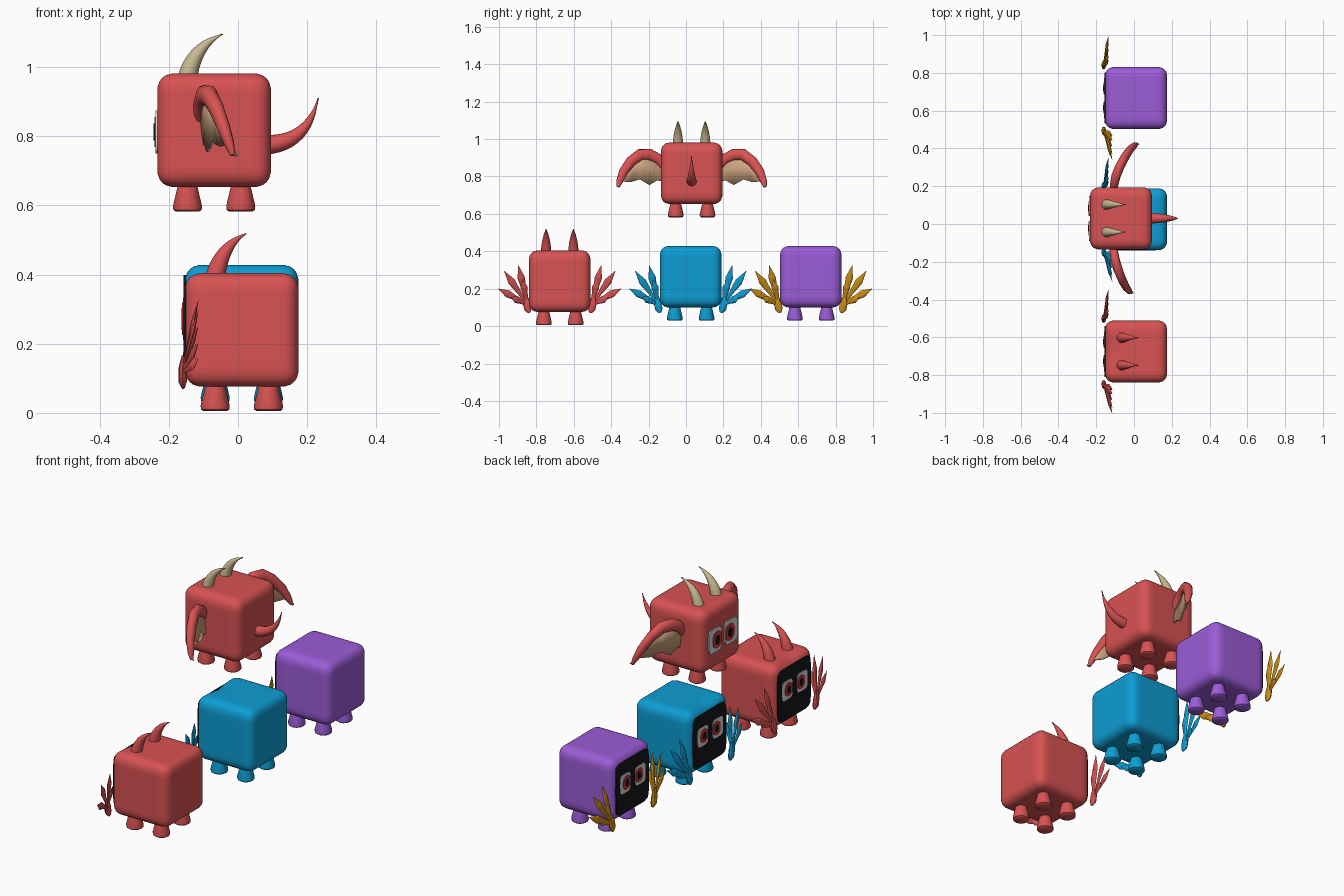
import bpy, bmesh, math
from mathutils import Vector

old = bpy.data.objects.get("Cube")
if old:
    bpy.data.objects.remove(old, do_unlink=True)


def material(name, rgb):
    m = bpy.data.materials.new(name)
    m.use_nodes = True
    m.diffuse_color = (*rgb, 1)
    m.node_tree.nodes["Principled BSDF"].inputs["Base Color"].default_value = (*rgb, 1)
    return m


RED = material("red", (0.69, 0.085, 0.085))
BLUE = material("blue", (0.004, 0.34, 0.66))
PURPLE = material("purple", (0.33, 0.107, 0.68))
GOLD = material("gold", (0.6, 0.27, 0.007))
HORN = material("horn tan", (0.58, 0.485, 0.29))
SKIN = material("wing skin", (0.63, 0.38, 0.22))
BLACK = material("black", (0.006, 0.008, 0.01))
WHITE = material("eye white", (0.7, 0.7, 0.7))
IRIS = material("eye red", (0.6, 0.04, 0.04))


def finish(bm, name, mat, smooth=40):
    bmesh.ops.recalc_face_normals(bm, faces=bm.faces[:])
    mesh = bpy.data.meshes.new(name)
    bm.to_mesh(mesh)
    bm.free()
    mesh.materials.append(mat)
    ob = bpy.data.objects.new(name, mesh)
    bpy.context.collection.objects.link(ob)
    if smooth:
        bpy.ops.object.select_all(action="DESELECT")
        ob.select_set(True)
        bpy.context.view_layer.objects.active = ob
        bpy.ops.object.shade_smooth_by_angle(angle=math.radians(smooth))
    return ob


def bezier(a, b, c, n=9):
    a, b, c = Vector(a), Vector(b), Vector(c)
    ts = [i / n for i in range(n + 1)]
    return [a * (1 - t) ** 2 + b * 2 * t * (1 - t) + c * t * t for t in ts]


def tube(name, mat, path, radii, ref, sides=12, flat=1.0, smooth=40):
    """Sweep an elliptical ring along a path; flat squashes it along ref."""
    bm = bmesh.new()
    rings = []
    for i, p in enumerate(path):
        tan = (path[min(i + 1, len(path) - 1)] - path[max(i - 1, 0)]).normalized()
        u = tan.cross(Vector(ref)).normalized()
        w = tan.cross(u) * flat
        angles = [2 * math.pi * k / sides for k in range(sides)]
        rings.append([bm.verts.new(p + (u * math.cos(a) + w * math.sin(a)) * radii[i])
                      for a in angles])
    for r, s in zip(rings, rings[1:]):
        for k in range(sides):
            bm.faces.new((r[k], r[(k + 1) % sides], s[(k + 1) % sides], s[k]))
    bm.faces.new(rings[0])
    bm.faces.new(rings[-1])
    return finish(bm, name, mat, smooth)


def horn_shape(name, mat, path, radius, ref):
    n = len(path) - 1
    radii = [max(0.002, radius * (1 - (i / n) ** 1.5)) for i in range(n + 1)]
    tube(name, mat, path, radii, ref)


def rounded_box(name, mat, centre, half, r, dent):
    bm = bmesh.new()
    bmesh.ops.create_cube(bm, size=2)
    bmesh.ops.subdivide_edges(bm, edges=bm.edges[:], cuts=15, use_grid_fill=True)
    for v in bm.verts:
        p = v.co * half
        core = Vector([max(r - half, min(half - r, c)) for c in p])
        d = p - core
        p = core + d.normalized() * r if d.length > 0 else p
        # shallow dip in the middle of the brow
        if p.z > 0 and p.x < 0:
            p.z -= dent * math.exp(-(p.y / 0.06) ** 2) * (p.x / half) ** 4 * (p.z / half) ** 4
        v.co = p + centre
    finish(bm, name, mat)


def plate(name, mat, centre, hy, hz, power, thick=0.006):
    """Thin superellipse plate facing -x."""
    bm = bmesh.new()
    loop = []
    for k in range(40):
        a = 2 * math.pi * k / 40
        c, s = math.cos(a), math.sin(a)
        y = math.copysign(abs(c) ** (2 / power), c) * hy
        z = math.copysign(abs(s) ** (2 / power), s) * hz
        loop.append(bm.verts.new(centre + Vector((0, y, z))))
    face = bm.faces.new(loop)
    ext = bmesh.ops.extrude_face_region(bm, geom=[face])["geom"]
    for v in ext:
        if isinstance(v, bmesh.types.BMVert):
            v.co.x -= thick
    finish(bm, name, mat)


def creature(tag, mat, centre, horns=None, horn_tip=0.0, feathers=None, dent=0.0):
    c = Vector(centre)
    half = 0.164
    rounded_box(tag + "_body", mat, c, half, 0.045, dent)
    front = c - Vector((half, 0, 0))
    # legs: flared stumps with softened soles
    for sx in (-1, 1):
        for sy in (-1, 1):
            foot = c + Vector((sx * 0.077, sy * 0.085, 0))
            path = [foot + Vector((0, 0, z - half)) for z in (0.02, 0, -0.055, -0.066, -0.071)]
            tube(tag + "_leg", mat, path, [0.026, 0.029, 0.042, 0.041, 0.034], (0, 1, 0), 12)
    # face plate and eyes
    if feathers:
        plate(tag + "_face", BLACK, front + Vector((0.002, 0, 0)), 0.135, 0.135, 9)
    w, h, gap, up = (0.043, 0.05, 0.062, 0.02) if feathers else (0.053, 0.062, 0.066, -0.005)
    for s in (-1, 1):
        e = front + Vector((0, s * gap, up))
        plate(tag + "_eye", WHITE, e, w, h, 5)
        e.y -= s * w * 0.25
        plate(tag + "_iris", IRIS, e - Vector((0.003, 0, 0)), w * 0.7, h * 0.7, 2.5)
        plate(tag + "_pupil", BLACK, e - Vector((0.005, 0, 0)), w * 0.32, h * 0.4, 2)
    # horns swept towards the back
    if horns:
        for s in (-1, 1):
            base = c + Vector((-0.078, s * 0.073, half))
            path = bezier(base - Vector((0, 0, 0.015)), base + Vector((0.02, 0, 0.08)),
                          base + Vector((horn_tip, 0, 0.114)))
            horn_shape(tag + "_horn", horns, path, 0.028, (0, 1, 0))
    # feather fans at the lower front corners
    if feathers:
        for s in (-1, 1):
            def at(y, z, x):
                return Vector((x, c.y + s * y, z))
            palm = [at(0.163, 0.072, -0.158), at(0.17, 0.09, -0.16), at(0.178, 0.13, -0.16),
                    at(0.182, 0.165, -0.158)]
            tube(tag + "_wing_palm", feathers, palm, [0.008, 0.02, 0.02, 0.008], (1, 0, 0), 8, 0.6)
            tip_x = -0.115 if s < 0 else -0.135
            for y, z in ((0.328, 0.2), (0.297, 0.295), (0.222, 0.325), (0.2, 0.25), (0.26, 0.155)):
                a, b = at(0.172, 0.115, -0.163), at(y, z, tip_x)
                path = [a, a.lerp(b, 0.35), a.lerp(b, 0.68), b]
                tube(tag + "_feather", feathers, path, [0.007, 0.011, 0.02, 0.001],
                     (1, 0, 0), 6, 0.35, 0)


creature("red_ground", RED, (0.011, -0.675, 0.24), RED, 0.09, RED, 0.022)
creature("blue_ground", BLUE, (0.011, 0.025, 0.264), feathers=BLUE, dent=0.022)
creature("purple_ground", PURPLE, (0.011, 0.667, 0.264), feathers=GOLD)
creature("flying", RED, (-0.069, 0.03, 0.817), HORN, 0.103)

# tail of the flying one
tail = bezier((0.075, 0.03, 0.775), (0.2, 0.03, 0.775), (0.232, 0.03, 0.91), 12)
horn_shape("flying_tail", RED, tail, 0.028, (0, 1, 0))

# leathery wings: (reach, sweep, arm height, lower edge height)
WING = [(0.13, 0.0, 0.84, 0.765), (0.18, 0.04, 0.895, 0.78), (0.225, 0.12, 0.917, 0.755),
        (0.275, 0.28, 0.917, 0.785), (0.325, 0.5, 0.88, 0.77), (0.365, 0.72, 0.825, 0.775),
        (0.385, 0.9, 0.775, 0.76), (0.393, 1.0, 0.745, 0.742)]
for side in (-1, 1):
    sweep = 0.095 if side < 0 else 0.125
    arm = [Vector((-0.11 + sweep * k, 0.03 + side * y, z)) for y, k, z, _ in WING]
    tube("flying_wing_arm", RED, arm, [0.024, 0.028, 0.031, 0.031, 0.028, 0.024, 0.018, 0.009],
         (1, 0, 0), 12, 0.8, 60)
    bm = bmesh.new()
    top = [bm.verts.new(p) for p in arm]
    low = [bm.verts.new((p.x + 0.012, p.y, w[3])) for p, w in zip(arm, WING)]
    for i in range(len(arm) - 1):
        bm.faces.new((top[i], top[i + 1], low[i + 1], low[i]))
    skin = finish(bm, "flying_wing_membrane", SKIN)
    solid = skin.modifiers.new("thickness", "SOLIDIFY")
    solid.thickness = 0.01
    solid.offset = 0
